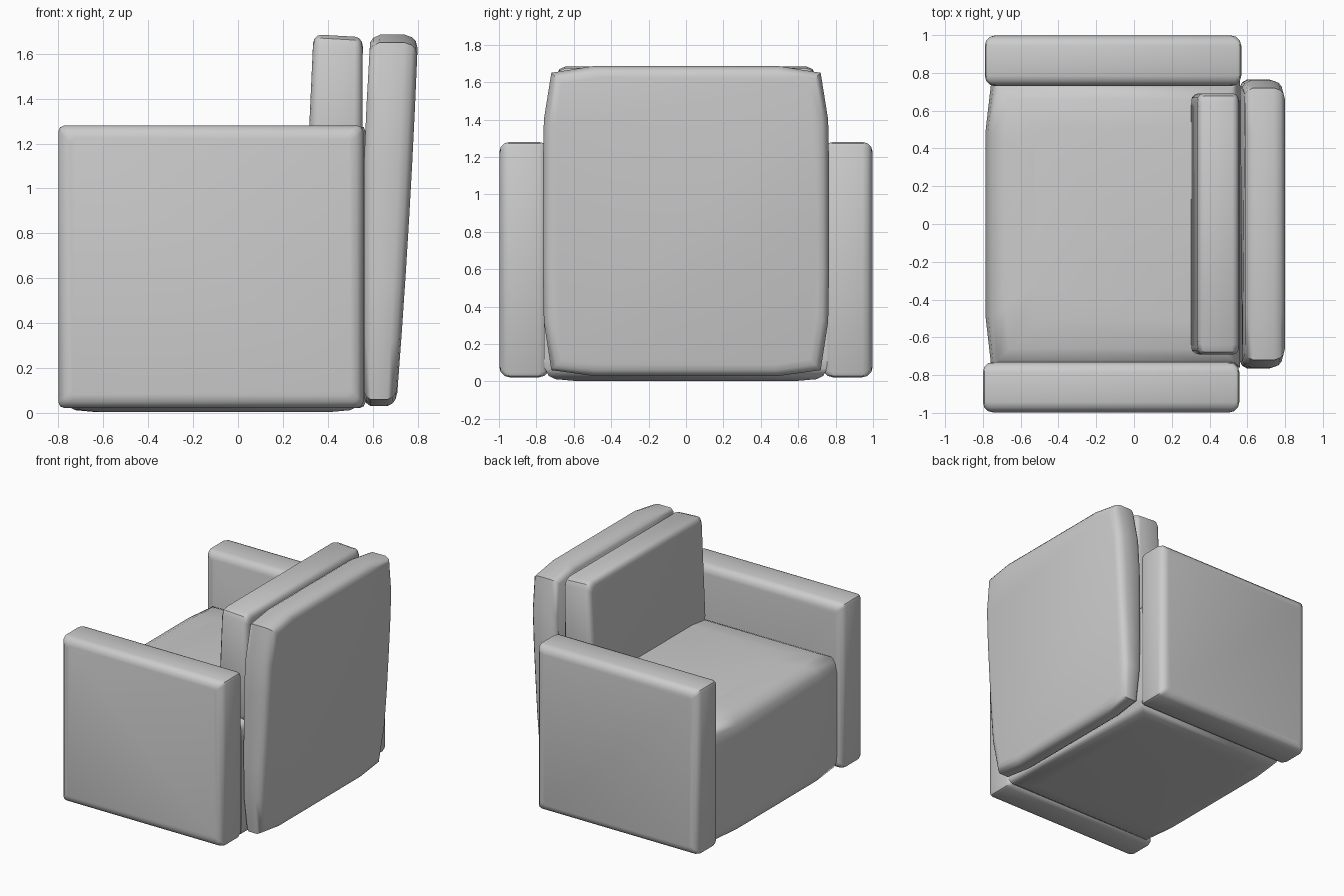
import bpy, bmesh

if "Cube" in bpy.data.objects:
    bpy.data.objects.remove(bpy.data.objects["Cube"])


def loft(name, outline, layers, order, warp=None):
    """Stack inset copies of a 2D outline; order maps (u, v, w) to xyz."""
    bm = bmesh.new()
    us, vs = zip(*outline)
    cu, cv = (min(us) + max(us)) / 2, (min(vs) + max(vs)) / 2
    hu, hv = (max(us) - min(us)) / 2, (max(vs) - min(vs)) / 2
    rings = []
    for w, inset in layers:
        ring = []
        for u, v in outline:
            p = (cu + (u - cu) * (1 - inset / hu), cv + (v - cv) * (1 - inset / hv), w)
            ring.append(bm.verts.new([p[i] for i in order]))
        rings.append(ring)
    n = len(outline)
    for a, b in zip(rings, rings[1:]):
        for i in range(n):
            j = (i + 1) % n
            bm.faces.new((a[i], a[j], b[j], b[i]))
    bm.faces.new(rings[0])
    bm.faces.new(rings[-1])
    if warp:
        for v in bm.verts:
            v.co = warp(*v.co)
    bmesh.ops.recalc_face_normals(bm, faces=bm.faces)
    mesh = bpy.data.meshes.new(name)
    bm.to_mesh(mesh)
    bm.free()
    obj = bpy.data.objects.new(name, mesh)
    bpy.context.collection.objects.link(obj)
    bpy.ops.object.select_all(action='DESELECT')
    obj.select_set(True)
    bpy.context.view_layer.objects.active = obj
    bpy.ops.object.shade_smooth_by_angle(angle=0.7)
    return obj


def cut_rect(u0, u1, v0, v1, c):
    """Rectangle with small softened corners."""
    d = c * 0.3
    return [(u0 + c, v0), (u1 - c, v0), (u1 - d, v0 + d), (u1, v0 + c),
            (u1, v1 - c), (u1 - d, v1 - d), (u1 - c, v1), (u0 + c, v1),
            (u0 + d, v1 - d), (u0, v1 - c), (u0, v0 + c), (u0 + d, v0 + d)]


def rounded(w0, w1, r):
    """Layers giving rounded edges at both ends."""
    start = [(w0, r), (w0 + 0.13 * r, r * 0.5), (w0 + 0.5 * r, r * 0.13), (w0 + r, 0)]
    return start + [(w0 + w1 - w, i) for w, i in reversed(start)]


# Armrests
for side, label, shift in ((1, "left", 0.005), (-1, "right", -0.005)):
    loft(f"armrest_{label}", cut_rect(-0.795 + shift, 0.563 + shift, 0.022, 1.28, 0.025),
         [(side * w, i) for w, i in rounded(0.73, 0.998, 0.055)], (0, 2, 1))

# Seat block with a softly domed top
seat_plan = [(-0.755, -0.76), (-0.785, -0.5), (-0.785, 0.5), (-0.755, 0.76),
             (0.56, 0.76), (0.56, -0.76)]
loft("seat", seat_plan,
     [(0.003, 0.16), (0.012, 0.06), (0.03, 0.025), (0.07, 0.005), (0.12, 0), (0.76, 0),
      (0.83, 0.012), (0.875, 0.04), (0.905, 0.1), (0.925, 0.25)], (0, 1, 2))


# Backrest: barrel-shaped outline, thicker and leaning back toward the top
def lean(w, y, z):
    t = max(0, min(1, (z - 0.03) / 1.65))
    front = 0.562 + 0.028 * max(0, (t - 0.7) / 0.3)
    rear = 0.705 + 0.13 * t - 0.033 * t * t
    return (front + w * (rear - front), y, z)


half = [(0.5, 0.03), (0.72, 0.06), (0.76, 0.32), (0.765, 0.6), (0.765, 0.87),
        (0.765, 1.14), (0.76, 1.4), (0.72, 1.65), (0.5, 1.685)]
loft("backrest", half + [(-y, z) for y, z in reversed(half)],
     [(0, 0.035), (0.06, 0.015), (0.2, 0), (0.72, 0), (0.88, 0.012), (0.96, 0.03), (1, 0.06)],
     (2, 0, 1), lean)

# Back cushion, tilted slightly on its front face
loft("back_cushion", cut_rect(-0.692, 0.692, 0.86, 1.685, 0.05),
     rounded(0.302, 0.552, 0.04), (2, 0, 1),
     lambda x, y, z: (x + 0.03 * max(0, (z - 1.0) / 0.68) * (0.552 - x) / 0.25
                      + 0.005 * (z - 0.86), y, z - 0.05 * (x - 0.33) * (z > 1.5)))
